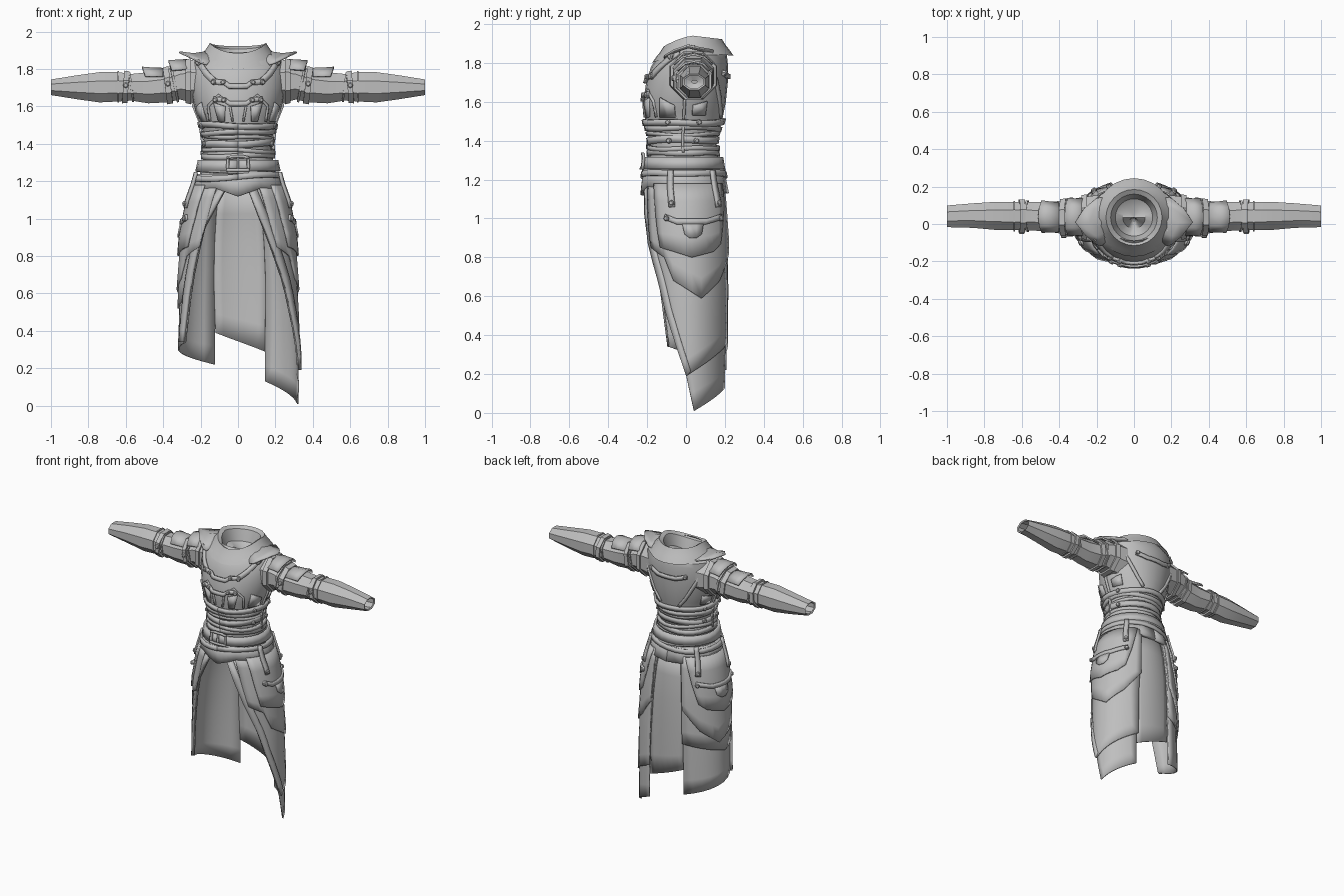
import bpy, math
from mathutils import Vector

if "Cube" in bpy.data.objects:
    bpy.data.objects.remove(bpy.data.objects["Cube"])

grey = bpy.data.materials.new("grey_cloth")
grey.diffuse_color = (0.52, 0.52, 0.52, 1)
grey.use_nodes = True
grey.node_tree.nodes["Principled BSDF"].inputs["Base Color"].default_value = grey.diffuse_color

# body cross-sections: height, half width, front y, back y
BODY = [(0, .327, -.2, .225), (.3, .323, -.2, .225), (.6, .312, -.21, .225), (.9, .288, -.225, .22),
        (1.1, .25, -.215, .205), (1.2, .215, -.205, .185), (1.3, .188, -.19, .165), (1.4, .18, -.19, .155),
        (1.5, .195, -.21, .185), (1.6, .235, -.22, .205), (1.7, .255, -.205, .215), (1.78, .255, -.18, .217),
        (1.84, .245, -.14, .21), (1.89, .17, -.09, .18)]


def lerp(p, q, t):
    return tuple(u + (v - u) * t for u, v in zip(p, q))


def sample(table, k):
    k = min(max(k, table[0][0]), table[-1][0])
    for p, q in zip(table, table[1:]):
        if k <= q[0]:
            return lerp(p, q, (k - p[0]) / (q[0] - p[0]))


def place(a, z, off=0.0):
    """Point on the body: angle 0 is the front, 90 is +x."""
    _, hx, y0, y1 = sample(BODY, z)
    r = math.radians(a)
    return Vector(((hx + off) * math.sin(r), (y0 + y1) / 2 - ((y1 - y0) / 2 + off) * math.cos(r), z))


def make(name, verts, faces, thick=0.0):
    me = bpy.data.meshes.new(name)
    me.from_pydata([tuple(v) for v in verts], [], faces)
    ob = bpy.data.objects.new(name, me)
    bpy.context.collection.objects.link(ob)
    me.materials.append(grey)
    if thick:
        s = ob.modifiers.new("thickness", 'SOLIDIFY')
        s.thickness, s.offset = thick, -1
    bpy.context.view_layer.objects.active = ob
    ob.select_set(True)
    bpy.ops.object.shade_smooth_by_angle(angle=math.radians(32))
    ob.select_set(False)
    return ob


def grid(name, rows, thick=0.0, loop=False):
    n = len(rows[0])
    f = []
    for i in range(len(rows) - 1):
        for j in range(n if loop else n - 1):
            k = (j + 1) % n
            f.append((i * n + j, i * n + k, (i + 1) * n + k, (i + 1) * n + j))
    return make(name, [v for r in rows for v in r], f, thick)


def panel(name, cols, off=.012, thick=.012, sub=3, rsub=2, both=False):
    """Sheet wrapped on the body, from columns of (angle, height) points."""
    def refine(seq, n, mix):
        out = [mix(p, q, i / n) for p, q in zip(seq, seq[1:]) for i in range(n)]
        return out + [seq[-1]]
    cs = [refine(c, rsub, lerp) for c in cols]
    cs = refine(cs, sub, lambda c, d, t: [lerp(p, q, t) for p, q in zip(c, d)])
    grid(name, [[place(a, z, off) for a, z in c] for c in cs], thick)
    if both:
        panel(name + "_left", [[(-a, z) for a, z in c] for c in cols[::-1]], off, thick, sub, rsub)


def strap(name, path, w=.026, off=.016, both=False, thick=.014):
    k, cols = .0042, []
    for i, (a, z) in enumerate(path):
        p, q = path[max(i - 1, 0)], path[min(i + 1, len(path) - 1)]
        t = Vector(((q[0] - p[0]) * k, q[1] - p[1])).normalized() * (w / 2)
        cols.append([(a - t.y / k, z + t.x), (a + t.y / k, z - t.x)])
    panel(name, cols, off, thick, 3, 1, both)


def knob(name, pos, nrm, r=.014, h=.012, n=8):
    q = Vector(nrm).to_track_quat('Z', 'Y')
    rows = [[q @ Vector((s * r * math.cos(i * math.tau / n), s * r * math.sin(i * math.tau / n), d)) + pos
             for i in range(n)] for s, d in ((1, -h), (1, h * .4), (.65, h * .8), (.01, h * .8))]
    grid(name, rows, 0, True)


def stud(a, z, off=.016, r=.014, both=True):
    for s in ((1, -1) if both else (1,)):
        n = (place(a * s + 2, z) - place(a * s - 2, z)).cross(Vector((0, 0, 1)))
        knob("stud", place(a * s, z, off), n, r)


def band(name, z, h, off, tilt=0.0, wave=0.0, ph=0.0):
    cols = []
    for a in range(0, 361, 15):
        r = math.radians(a)
        m = z + tilt * math.sin(r) + wave * math.sin(3 * r + ph)
        cols.append([(a, m + h / 2), (a, m - h / 2)])
    panel(name, cols, off, .016, 1, 1)


# torso shell
grid("torso", [[place(a, z) for a in range(0, 360, 15)] for z in
               (1.18, 1.25, 1.3, 1.35, 1.4, 1.45, 1.5, 1.55, 1.6, 1.65, 1.7, 1.74, 1.78, 1.81, 1.84, 1.89)][::-1],
     0, True).data.flip_normals()

# collar with its inner lining, lower at the front and slightly at the back
rows = []
for r, z in ((.21, 1.855), (.185, 1.89), (.172, 1.905), (.15, 1.94), (.125, 1.925), (.113, 1.89), (.1, 1.85), (.06, 1.825), (.001, 1.82)):
    row = []
    for a in range(0, 360, 15):
        c = math.cos(math.radians(a))
        row.append((r * math.sin(math.radians(a)), .035 - r * c, z - .055 * max(0, c) ** 1.5 - .018 * max(0, -c)))
    rows.append(row)
grid("collar", rows, 0, True)

# skirt side panels: front edges and back edges
R_EDGE = [(12, 1.18), (35, .87), (50, .68), (60, .52), (75, .33), (87, .19), (98, .01)]
L_EDGE = [(-14, 1.18), (-40, .95), (-51, .7), (-58, .47), (-62, .34)]
R_BACK = [(157, 1.19), (156, .95), (155, .78), (154, .62), (153, .45), (153, .3), (153, .13)]
L_BACK = [(-157, 1.19), (-157, .92), (-157, .68), (-157, .42), (-157, .22)]
panel("skirt_right", [R_EDGE, R_BACK], .0, .008, 8)
panel("skirt_left", [L_BACK, L_EDGE], .0, .008, 8)
panel("skirt_back", [[(150, 1.19), (150, .7), (152.5, .29)], [(208, 1.19), (206, .7), (203, .39)]], -.01, .006, 6, 3)
panel("skirt_right_upper", [R_EDGE[:6], [(158, 1.19), (157, 1), (156, .85), (155, .7), (155, .52), (155, .36)]], .01, .01, 8)
panel("skirt_left_upper", [[(-158, 1.19), (-158, .95), (-158, .75), (-158, .58)],
                           [(-95, 1.19), (-95, .95), (-95, .75), (-95, .52)], [(-14, 1.18), (-40, .95), (-49, .75), (-55, .58)]], .01, .01, 5)
# skirt front trims
panel("trim_right", [R_EDGE[:6], [(a + 11 - i, z + .005 * i) for i, (a, z) in enumerate(R_EDGE[:6])]], .016, .016, 2)
panel("trim_left", [[(a - 10, z) for a, z in L_EDGE], L_EDGE], .016, .016, 2)

# pointed hip layers and pocket flaps
panel("hip_layer", [[(28, 1.18), (36, .98), (42, .85)], [(60, 1.18), (60, .98), (62, .8)], [(72, 1.18), (72, .95), (73, .68)],
                    [(108, 1.18), (108, .9), (108, .59)], [(135, 1.18), (135, .92), (135, .68)],
                    [(157, 1.18), (157, .95), (157, .82)]], .02, .01, 3, 3, True)
panel("pocket_flap", [[(46, 1.18), (52, 1), (58, .85)], [(75, 1.18), (75, 1), (75, .83)], [(97, 1.18), (97, 1), (97, .8)],
                      [(120, 1.18), (120, 1), (125, .83)], [(150, 1.18), (143, 1), (136, .87)]], .03, .01, 3, 2, True)
strap("pocket_strap", [(65, 1.01), (80, .985), (115, .985), (138, 1.01)], .028, .04, True)
panel("pocket_tab", [[(86, .98), (89, .92)], [(95, .98), (95, .9)], [(103, .98), (103, .9)], [(112, .98), (109, .92)]], .038, .01, 1, 1, True)
for a in (72, 132):
    strap("hanging_strap", [(a, 1.25), (a, 1.16), (a + 2, 1.06)], .03, .042, True)
    stud(a + 2, 1.08, .044)
for a in (68, 136):
    stud(a, 1.0, .042)

# yoke below the belt
low = [(-180, 1.13), (-90, 1.15), (-30, 1.165), (0, 1.12), (30, 1.165), (90, 1.15), (180, 1.13)]
panel("yoke", [[(a, 1.24), (a, z)] for a, z in low], .022, .02, 4)

# belts, buckle and waist wraps
band("belt_main", 1.285, .06, .028)
band("belt_slanted", 1.225, .03, .032, .012, .004)
band("belt_thin", 1.25, .018, .028, -.012)
for i, (z, h, o) in enumerate(((1.335, .03, .012), (1.365, .022, .016), (1.4, .036, .012), (1.435, .02, .01),
                               (1.46, .026, .012), (1.495, .03, .018))):
    band("waist_wrap", z, h, o, .006 * (-1) ** i, .004, i * 2.1)
for z in (1.4, 1.495):
    stud(68, z, .016)
    stud(112, z, .016)
for z in (1.26, 1.325):
    strap("buckle_bar", [(-15, z), (-7, z + (.008 if z > 1.3 else 0)), (7, z + (.008 if z > 1.3 else 0)), (15, z)], .014, .042)
strap("buckle_side", [(14, 1.33), (14, 1.255)], .014, .042, True)
strap("buckle_pin", [(0, 1.33), (0, 1.255)], .012, .038)

# chest straps with studs, at the front and back
for z, a in ((1.73, 31), (1.635, 30)):
    strap("chest_strap", [(-a, z + .005), (-16, z), (-10, z - .02), (10, z - .02), (16, z), (a, z + .005)], .026, .016)
    stud(a - 2, z)
    stud(17, z)
strap("shoulder_strap", [(64, 1.865), (50, 1.82), (38, 1.77), (27, 1.73)], .034, .014, True)
stud(54, 1.835, .016, .018)
strap("back_strap", [(148, 1.75), (165, 1.73), (195, 1.73), (212, 1.75)], .026, .014)
stud(150, 1.75)
strap("back_diagonal", [(120, 1.8), (135, 1.7), (150, 1.58), (160, 1.52)], .022, .01, True)

# bodice plates and side seams
panel("front_plate", [[(17, 1.6), (20, 1.52)], [(32, 1.62), (30, 1.52)]], .01, .01, 2, 1, True)
panel("flank_plate", [[(54, 1.62), (54, 1.52)], [(76, 1.58), (78, 1.52)]], .01, .01, 2, 1, True)
panel("rear_plate", [[(102, 1.58), (102, 1.53)], [(122, 1.6), (122, 1.53)]], .01, .01, 2, 1, True)
strap("side_seam", [(90, 1.62), (90, 1.56), (90, 1.5)], .016, .01, True)
strap("side_lacing", [(90, 1.48), (90, 1.4), (90, 1.34)], .016, .016, True)
strap("bodice_edge", [(8, 1.52), (11, 1.62), (24, 1.66), (42, 1.6), (46, 1.52)], .012, .008, True)

# sleeve cross-sections: x, y min, y max, z min, z max
ARM = [(.16, -.08, .16, 1.6, 1.86), (.25, -.075, .15, 1.62, 1.85), (.31, -.065, .14, 1.635, 1.83), (.38, -.055, .125, 1.62, 1.80),
       (.48, -.04, .12, 1.615, 1.785), (.57, -.035, .12, 1.63, 1.775), (.64, -.035, .12, 1.625, 1.785),
       (.74, -.033, .12, 1.62, 1.785), (.86, -.022, .112, 1.637, 1.768), (1.0, -.018, .1, 1.66, 1.745)]


def ring(side, x, off=0.0, lean=0.0, n=8, arc=None):
    _, y0, y1, z0, z1 = sample(ARM, x)
    pts = []
    for t in arc or [(i + .5) * 360 / n for i in range(n)]:
        c, s = math.cos(math.radians(t)) * 1.06, math.sin(math.radians(t)) * 1.06
        pts.append(Vector((side * (x + lean * s), (y0 + y1) / 2 + ((y1 - y0) / 2 + off) * c,
                           (z0 + z1) / 2 + ((z1 - z0) / 2 + off) * s)))
    return pts if side > 0 else pts[::-1]


for s, tag in ((1, "right"), (-1, "left")):
    # sleeve with a recessed cuff
    rows = [ring(s, r[0]) for r in ARM] + [ring(s, .995, -.01), ring(s, .93, -.012), ring(s, .91, -.05)]
    grid("sleeve_" + tag, rows, 0, True)
    # arm bands
    for x, w, o, ln in ((.265, .03, .012, 0), (.375, .03, .01, .012), (.6, .028, .012, -.006), (.34, .012, .008, .02),
                        (.64, .01, .006, 0), (.57, .01, .008, .01)):
        grid("arm_band_" + tag, [ring(s, x - w / 2, -.002, ln), ring(s, x - w / 2, o, ln), ring(s, x + w / 2, o, ln),
                                 ring(s, x + w / 2, -.002, ln)], 0, True)
    for x in (.375, .6):
        _, y0, _, z0, z1 = sample(ARM, x)
        knob("arm_stud", Vector((s * x, y0 - .01, (z0 + z1) / 2 + .01)), (0, -1, 0), .015, .012)
    # flared plates, pointed on top
    for nm, x, w in (("arm_plate_", .4, .07), ("shoulder_plate_", .27, .06)):
        arc = [35, 62, 90, 118, 145]
        rows = [ring(s, x, .004, .0, 8, arc), ring(s, x + w * .6, .012, .02, 8, arc), ring(s, x + w, .02, .04, 8, arc)]
        grid(nm + tag, rows, .01)
    # shoulder flap with a raised tip
    rows = []
    for y, xo, zo in ((-.11, .2, 1.83), (-.06, .26, 1.86), (.01, .315, 1.885), (.08, .27, 1.87), (.14, .2, 1.86)):
        q = [Vector((s * .14, .035 + (y - .035) * .8, min(zo + .012, 1.89))), Vector((s * (.05 + xo * .6), y, zo - .01)), Vector((s * xo, y, zo))]
        rows.append(q[::s * -1])
    grid("shoulder_flap_" + tag, rows, .01)
